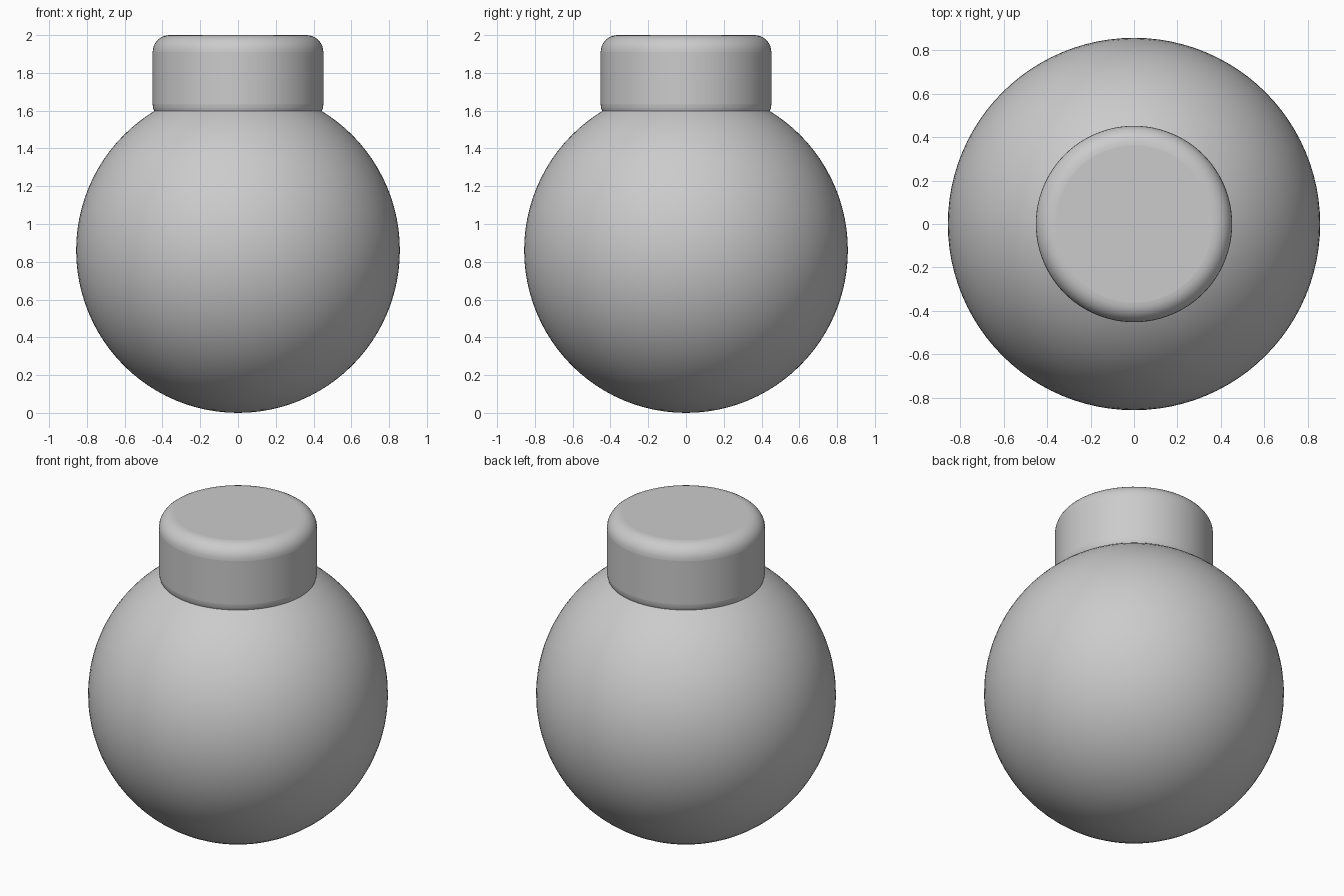
import bpy
import math

if "Cube" in bpy.data.objects:
    bpy.data.objects.remove(bpy.data.objects["Cube"])

# Round flask body
bpy.ops.mesh.primitive_uv_sphere_add(segments=96, ring_count=48, radius=1, location=(0, 0, 0.861))
body = bpy.context.object
body.name = "round_body"
body.scale = (0.857, 0.857, 0.861)
bpy.ops.object.shade_smooth()

# Cap with rounded rims, sunk slightly into the body
top, bottom = 2.0, 1.545
bpy.ops.mesh.primitive_cylinder_add(vertices=96, radius=0.452, depth=top - bottom,
                                    location=(0, 0, (top + bottom) / 2))
cap = bpy.context.object
cap.name = "cap"
bevel = cap.modifiers.new("rounded_rims", "BEVEL")
bevel.width = 0.09
bevel.segments = 8
bevel.limit_method = "ANGLE"
bevel.angle_limit = math.radians(40)
bpy.ops.object.shade_smooth_by_angle(angle=math.radians(40))
